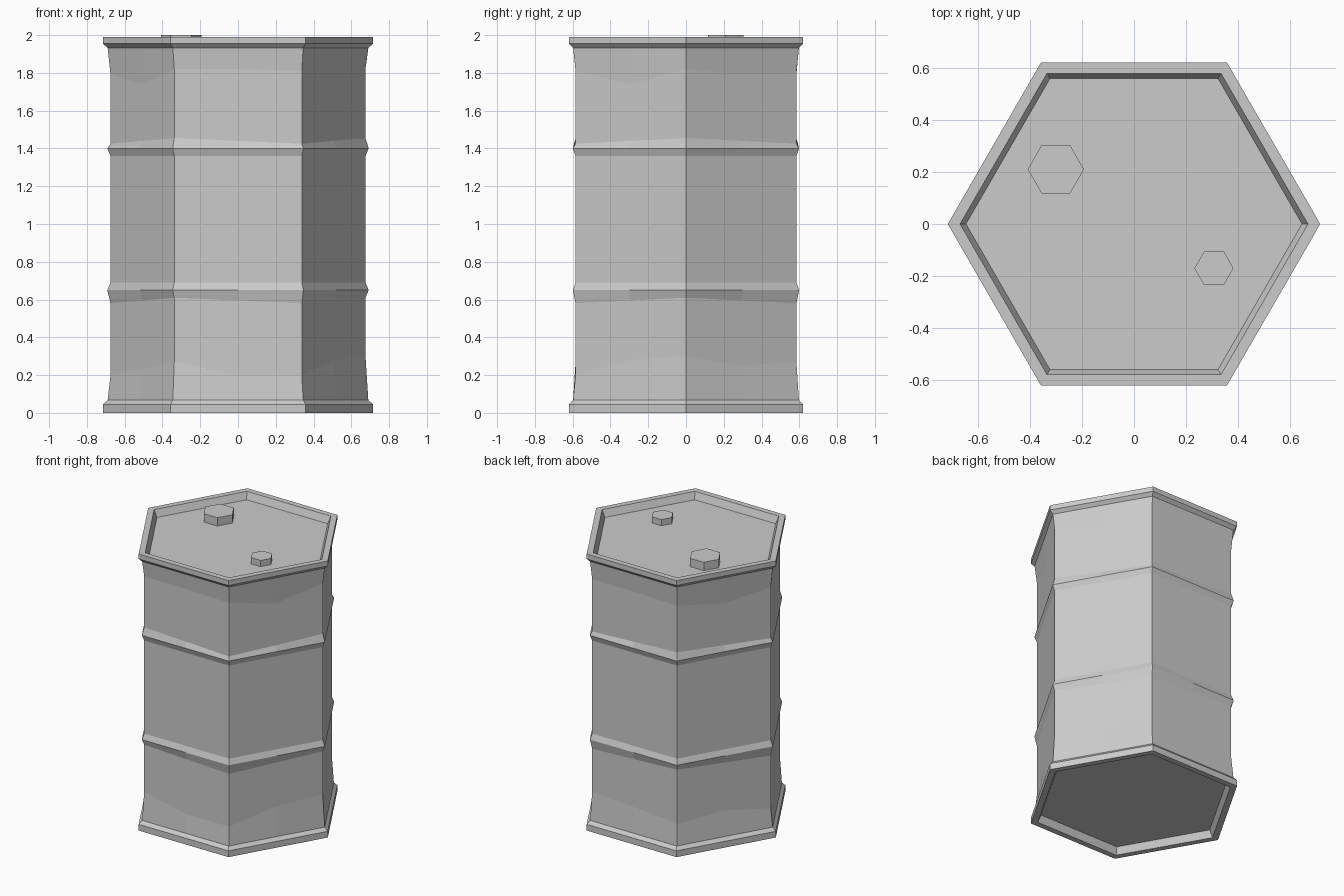
import bpy, bmesh, math

if "Cube" in bpy.data.objects:
    bpy.data.objects.remove(bpy.data.objects["Cube"])

SIDES = 12  # six corners plus six mid-side points


def hex_ring(bm, radius, z, centre=(0, 0), wobble=None):
    """Hexagonal ring with a point at every corner and mid-side."""
    verts = []
    for k in range(SIDES):
        a = math.radians(30 * k)
        r = radius if k % 2 == 0 else radius * math.cos(math.pi / 6)
        zz = z + (wobble[k] if wobble else 0)
        verts.append(bm.verts.new((centre[0] + r * math.cos(a),
                                   centre[1] + r * math.sin(a), zz)))
    return verts


def lofted(name, profile, centre=(0, 0)):
    """Closed solid lofted through (radius, z, wobble) rings from bottom to top."""
    bm = bmesh.new()
    rings = [hex_ring(bm, r, z, centre, w) for r, z, w in profile]
    for a, b in zip(rings, rings[1:]):
        for k in range(SIDES):
            n = (k + 1) % SIDES
            bm.faces.new((a[k], a[n], b[n], b[k]))
    bm.faces.new(rings[0][::-1])
    bm.faces.new(rings[-1])
    bmesh.ops.recalc_face_normals(bm, faces=bm.faces)
    mesh = bpy.data.meshes.new(name)
    bm.to_mesh(mesh)
    bm.free()
    obj = bpy.data.objects.new(name, mesh)
    bpy.context.collection.objects.link(obj)
    return obj


# Uneven creases where the wall flares out towards the rims
top_crease = [.02, -.01, .0, .0, -.01, -.06, -.01, -.06, .02, .02, .01, -.06]
low_crease = [.05, .0, .02, .0, -.03, .0, -.05, -.02, .02, -.05, -.05, .03]
# Ribs fade into the wall at slightly different heights round the drum
rib_fade = [.015, 0, -.015, 0] * 3

# Drum: recessed base, lower rim, wall with two ribs, upper rim, recessed lid
lofted("drum_body", [
    (0.645, 0.05, None), (0.668, 0.0, None),
    (0.715, 0.0, None), (0.715, 0.045, None), (0.69, 0.068, None),
    (0.675, 0.25, low_crease),
    (0.675, 0.595, rib_fade), (0.692, 0.65, None), (0.675, 0.69, None),
    (0.675, 1.36, None), (0.692, 1.40, None), (0.675, 1.44, rib_fade),
    (0.675, 1.80, top_crease),
    (0.69, 1.932, None), (0.715, 1.955, None), (0.715, 1.99, None),
    (0.668, 1.99, None), (0.645, 1.94, None),
])

# Bung caps on the lid
lofted("large_bung", [(0.108, 1.935, None), (0.108, 2.0, None)], (-0.30, 0.21))
lofted("small_bung", [(0.075, 1.935, None), (0.075, 1.985, None)], (0.307, -0.17))
